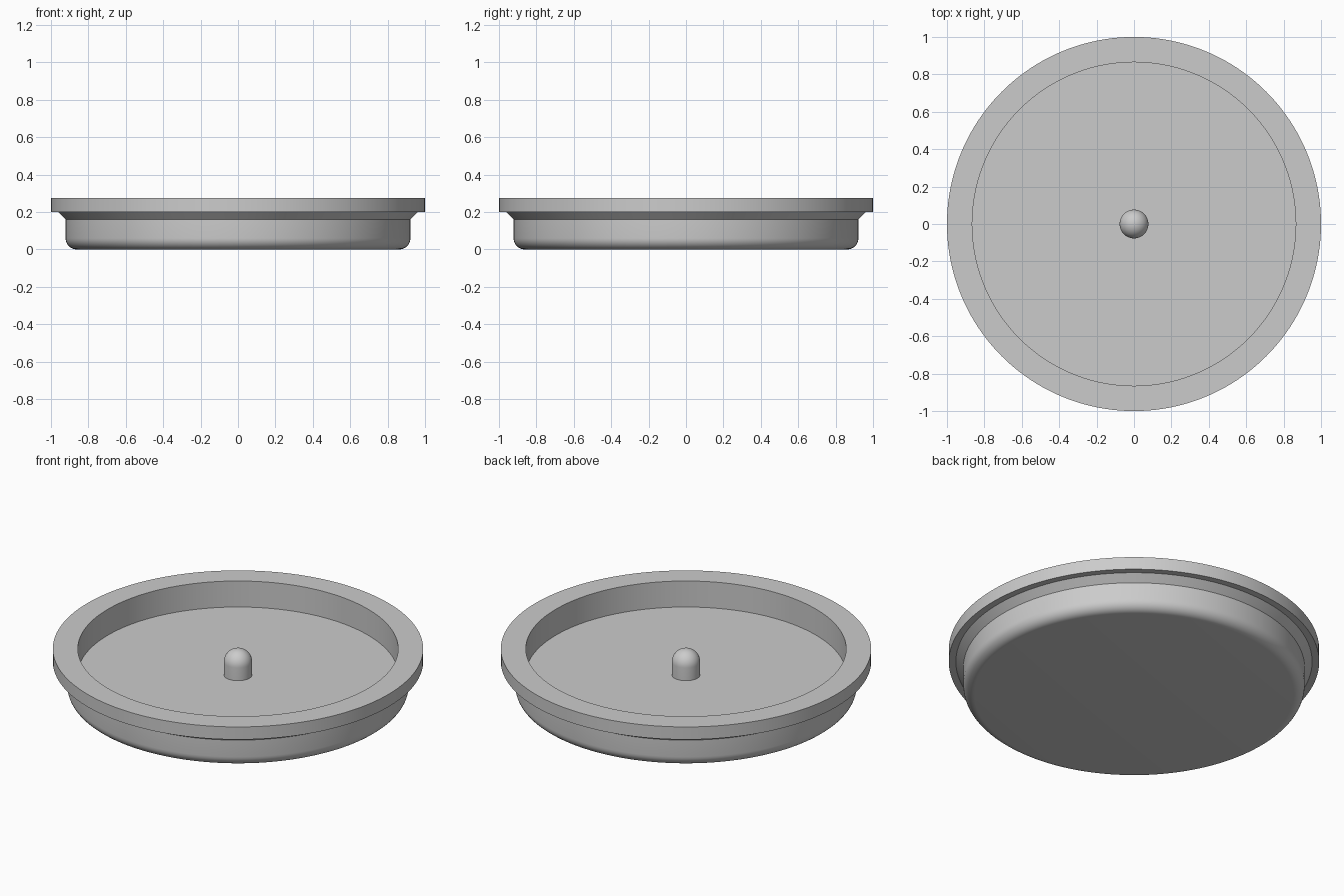
import bpy
import bmesh
from math import cos, sin, pi, radians

cube = bpy.data.objects.get("Cube")
if cube:
    bpy.data.objects.remove(cube, do_unlink=True)

grey = bpy.data.materials.new("plain grey")
grey.use_nodes = True
colour = (0.6, 0.6, 0.6, 1)
grey.diffuse_color = colour
grey.node_tree.nodes["Principled BSDF"].inputs["Base Color"].default_value = colour


def arc(r, z, radius, start, end, steps):
    """Points of a circular arc in the (radius, height) plane."""
    angles = [radians(start + (end - start) * i / steps) for i in range(steps + 1)]
    return [(r + radius * cos(a), z + radius * sin(a)) for a in angles]


def lathe(name, profile, sides):
    """Spin a profile that starts and ends on the z axis."""
    bm = bmesh.new()
    verts = [bm.verts.new((r, 0, z)) for r, z in profile]
    edges = [bm.edges.new(pair) for pair in zip(verts, verts[1:])]
    bmesh.ops.spin(bm, geom=verts + edges, cent=(0, 0, 0), axis=(0, 0, 1),
                   angle=2 * pi, steps=sides, use_merge=True)
    bmesh.ops.remove_doubles(bm, verts=bm.verts, dist=0.0001)
    bmesh.ops.recalc_face_normals(bm, faces=bm.faces)
    mesh = bpy.data.meshes.new(name)
    bm.to_mesh(mesh)
    bm.free()
    mesh.materials.append(grey)
    obj = bpy.data.objects.new(name, mesh)
    bpy.context.collection.objects.link(obj)
    bpy.ops.object.select_all(action="DESELECT")
    obj.select_set(True)
    bpy.context.view_layer.objects.active = obj
    bpy.ops.object.shade_smooth_by_angle(angle=radians(30))
    return obj


TOP, FLOOR = 0.275, 0.12

# Dish: rounded base, straight wall, flared neck, flat rim and recessed floor
fillet = arc(0.862, 0.06, 0.06, -90, 0, 8)
lathe("dish", [(0, 0)] + fillet + [
    (0.922, 0.16), (0.962, 0.2), (1, 0.2), (1, TOP),
    (0.865, TOP), (0.865, FLOOR), (0, FLOOR)], 160)

# Domed pin in the middle of the floor
PIN = 0.077
dome = arc(0, FLOOR + 0.076, PIN, 0, 90, 12)
lathe("centre_pin", [(0, FLOOR - 0.01), (PIN, FLOOR - 0.01)] + dome[:-1]
      + [(0, FLOOR + 0.076 + PIN)], 48)
